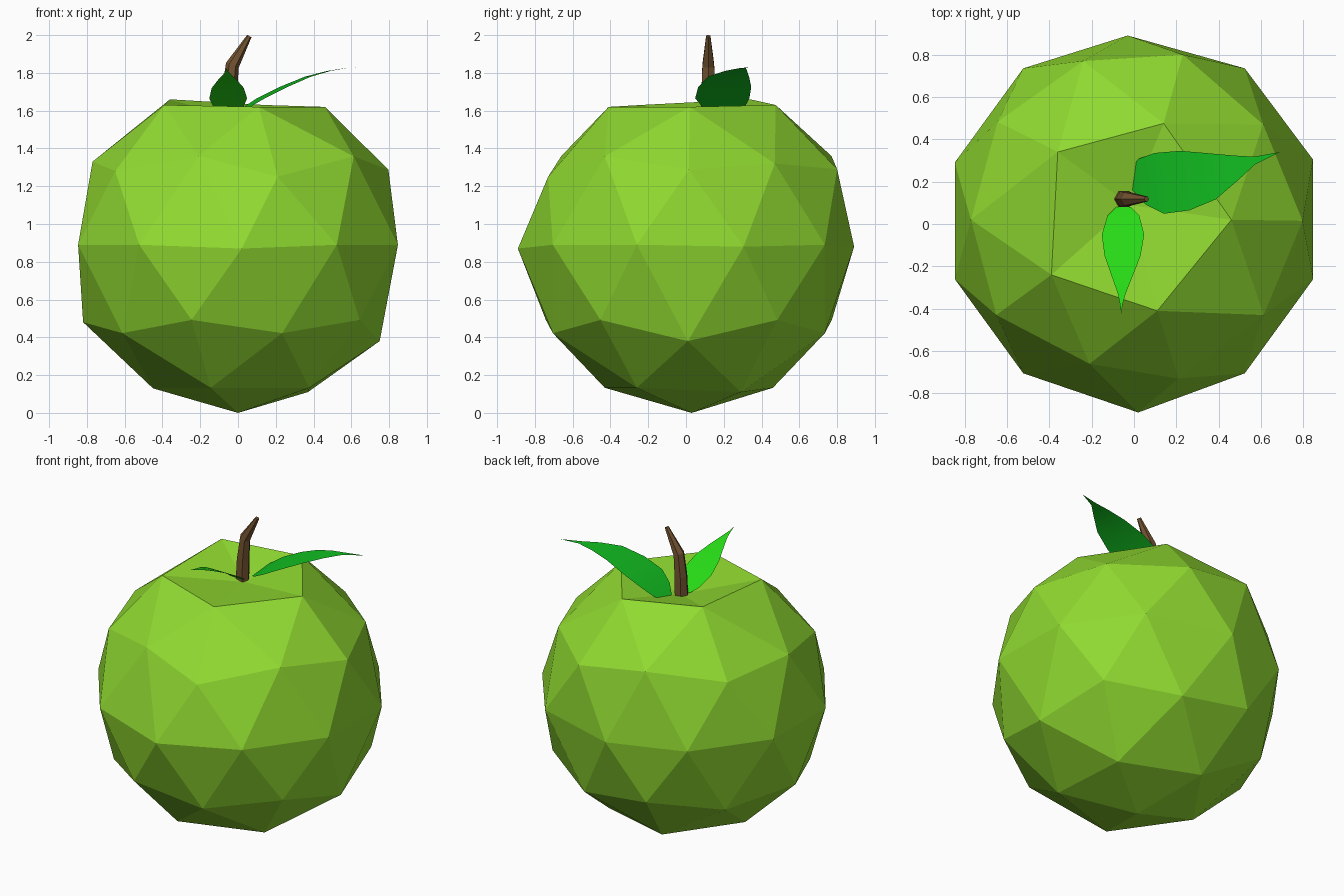
import bpy, bmesh, math
from mathutils import Vector

if "Cube" in bpy.data.objects:
    bpy.data.objects.remove(bpy.data.objects["Cube"])


def paint(ob, rgb):
    m = bpy.data.materials.new(ob.name + "_colour")
    m.diffuse_color = (*rgb, 1)
    m.use_nodes = True
    m.node_tree.nodes["Principled BSDF"].inputs["Base Color"].default_value = m.diffuse_color
    ob.data.materials.append(m)


def make_object(name, bm, rgb, smooth=False):
    me = bpy.data.meshes.new(name)
    for f in bm.faces:
        f.smooth = smooth
    bm.to_mesh(me)
    bm.free()
    ob = bpy.data.objects.new(name, me)
    bpy.context.collection.objects.link(ob)
    paint(ob, rgb)
    return ob


# Fruit: faceted icosphere, slightly irregular, with a shallow dimple on top
bm = bmesh.new()
bmesh.ops.create_icosphere(bm, subdivisions=2, radius=0.89)
bmesh.ops.translate(bm, verts=bm.verts, vec=(0, 0.015, 0.89))
nudges = [
    (0, .03, 0), (-.02, .09, 1.56),
    (-.36, .34, 1.66), (.14, .475, 1.63), (.46, .02, 1.62), (.11, -.41, 1.62), (-.39, -.24, 1.63),
    (-.77, .02, 1.33), (-.65, -.43, 1.28), (-.21, -.66, 1.36), (.21, -.73, 1.25), (.23, .80, 1.29),
    (-.24, .77, 1.36), (.61, .47, 1.32), (.02, -.89, .87), (-.03, .89, .88), (.845, .305, .88),
    (-.82, .02, .48), (.75, .01, .38), (-.45, .02, .13), (.37, .29, .11),
]
bm.verts.ensure_lookup_table()
start = [v.co.copy() for v in bm.verts]
for n in map(Vector, nudges):
    i = min(range(len(start)), key=lambda k: (start[k] - n).length)
    bm.verts[i].co = n
make_object("fruit", bm, (.28, .70, .03))

# Stem: tapered six-sided tube that bends to the right
bm = bmesh.new()
sections = [(-.05, 1.55, .045, 0), (-.045, 1.70, .042, .1), (-.03, 1.84, .036, .4), (.06, 1.995, .013, .5)]
rings = []
for x, z, r, tilt in sections:
    ring = []
    for k in range(6):
        a = k * math.tau / 6
        u = r * math.cos(a)
        ring.append(bm.verts.new((x + u * math.cos(tilt), .118 + r * math.sin(a), z - u * math.sin(tilt))))
    rings.append(ring)
for lo, hi in zip(rings, rings[1:]):
    for k in range(6):
        bm.faces.new((lo[k], lo[(k + 1) % 6], hi[(k + 1) % 6], hi[k]))
bm.faces.new(rings[-1])
bm.faces.new(rings[0][::-1])
make_object("stem", bm, (.17, .085, .03))


# Leaves: thin blades swept along a midrib, each row = x, y, z, half width
def leaf(name, rows, side, rgb):
    bm = bmesh.new()
    side = Vector(side).normalized()
    strips = []
    for x, y, z, w in rows:
        c = Vector((x, y, z))
        strips.append([bm.verts.new(c + side * w * s) for s in (-1, 0, 1)])
    for a, b in zip(strips, strips[1:]):
        for k in (0, 1):
            bm.faces.new((a[k], b[k], b[k + 1], a[k + 1]))
    bmesh.ops.remove_doubles(bm, verts=bm.verts, dist=.0005)
    bmesh.ops.recalc_face_normals(bm, faces=bm.faces)
    if sum(f.normal.z for f in bm.faces) < 0:
        bmesh.ops.reverse_faces(bm, faces=bm.faces)
    return make_object(name, bm, rgb, True)


leaf("front_leaf", [
    (-.05, .08, 1.58, .035), (-.05, .04, 1.61, .075), (-.052, -.05, 1.665, .1), (-.054, -.15, 1.72, .085),
    (-.056, -.25, 1.765, .048), (-.058, -.33, 1.795, .018), (-.06, -.38, 1.81, .006), (-.06, -.425, 1.825, 0),
], (1, 0, 0), (.02, .70, .008))
leaf("right_leaf", [
    (-.015, .21, 1.575, .05), (.04, .20, 1.615, .11), (.12, .192, 1.665, .145), (.24, .205, 1.725, .142),
    (.37, .225, 1.78, .11), (.48, .264, 1.81, .06), (.57, .30, 1.825, .018), (.69, .34, 1.83, 0),
], (-.15, 1, 0), (.006, .52, .015))
